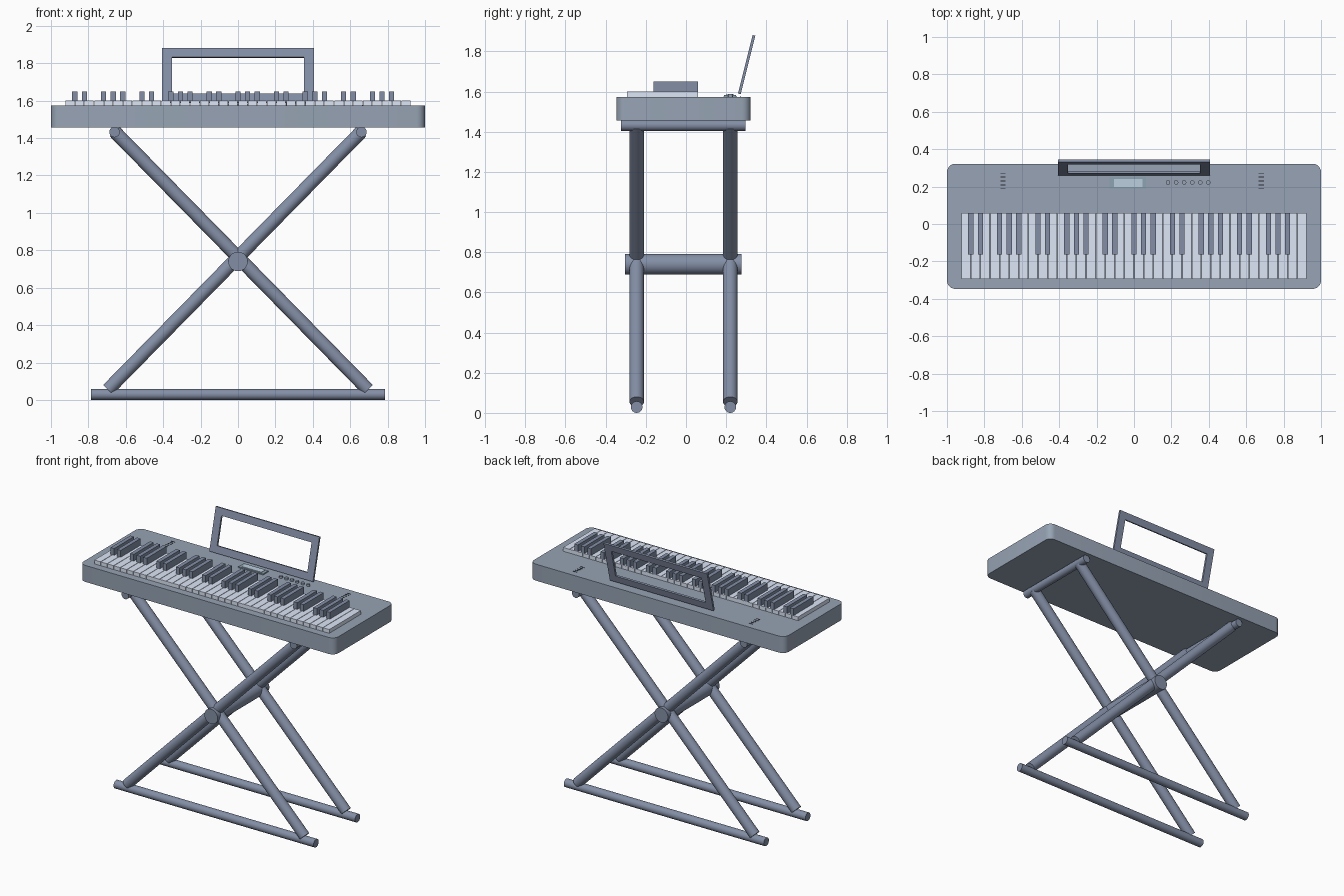
import bpy, bmesh, math
from mathutils import Vector, Matrix

if "Cube" in bpy.data.objects:
    bpy.data.objects.remove(bpy.data.objects["Cube"])

CY = -0.0125          # depth centre of the body and stand
TOP = 1.574           # top surface of the body


def material(name, rgb):
    m = bpy.data.materials.new(name)
    m.diffuse_color = (*rgb, 1)
    m.use_nodes = True
    m.node_tree.nodes["Principled BSDF"].inputs["Base Color"].default_value = m.diffuse_color
    return m


# Colours
shell = material("slate_shell", (0.31, 0.37, 0.46))
metal = material("dark_slate", (0.23, 0.275, 0.38))
ivory = material("pale_key", (0.73, 0.80, 0.94))
bezel = material("bezel", (0.27, 0.37, 0.44))
screen = material("screen", (0.50, 0.63, 0.74))


def finish(name, bm, mat=None, smooth=False):
    bmesh.ops.recalc_face_normals(bm, faces=bm.faces)
    me = bpy.data.meshes.new(name)
    bm.to_mesh(me)
    bm.free()
    ob = bpy.data.objects.new(name, me)
    bpy.context.collection.objects.link(ob)
    if mat:
        me.materials.append(mat)
    if smooth:
        bpy.ops.object.select_all(action='DESELECT')
        ob.select_set(True)
        bpy.context.view_layer.objects.active = ob
        bpy.ops.object.shade_smooth_by_angle(angle=math.radians(35))
    return ob


def add_box(bm, x0, x1, y0, y1, z0, z1):
    mat = Matrix.Translation(((x0 + x1) / 2, (y0 + y1) / 2, (z0 + z1) / 2)) \
        @ Matrix.Diagonal((x1 - x0, y1 - y0, z1 - z0, 1))
    return bmesh.ops.create_cube(bm, size=1, matrix=mat)


def box(name, *dims, mat=None):
    bm = bmesh.new()
    add_box(bm, *dims)
    return finish(name, bm, mat)


def tube(name, a, b, r, sides=24, mat=metal):
    a, b = Vector(a), Vector(b)
    d = b - a
    m = Matrix.Translation((a + b) / 2) @ d.to_track_quat('Z', 'Y').to_matrix().to_4x4()
    bm = bmesh.new()
    bmesh.ops.create_cone(bm, cap_ends=True, segments=sides, radius1=r, radius2=r,
                          depth=d.length, matrix=m)
    return finish(name, bm, mat, smooth=True)


# Body: slab with rounded vertical corners
bm = bmesh.new()
add_box(bm, -1, 1, -0.347, 0.322, 1.457, TOP)
corners = [e for e in bm.edges if abs(e.verts[0].co.z - e.verts[1].co.z) > 0.05]
bmesh.ops.bevel(bm, geom=corners, offset=0.045, segments=6, profile=0.5, affect='EDGES')
finish("keyboard_body", bm, shell, smooth=True)

# Speaker slots: thin dark bars on the body
for x, side in ((-0.70, "left"), (0.68, "right")):
    bm = bmesh.new()
    for i in range(5):
        y = 0.188 + i * 0.021
        add_box(bm, x - 0.014, x + 0.014, y - 0.002, y + 0.002, TOP - 0.003, TOP + 0.002)
    finish(f"{side}_speaker_slots", bm, material(f"{side}_slot_black", (0.02, 0.02, 0.03)))

# White keys: five octaves plus one
COUNT, HALF = 36, 0.924
step = 2 * HALF / COUNT
bm = bmesh.new()
for i in range(COUNT):
    x = -HALF + i * step
    add_box(bm, x + 0.0015, x + step - 0.0015, -0.294, 0.06, TOP - 0.004, 1.601)
finish("white_keys", bm, ivory)

# Black keys: groups of two and three
bm = bmesh.new()
for octave in range(5):
    for k in (1, 2, 4, 5, 6):
        x = -HALF + (octave * 7 + k) * step
        add_box(bm, x - 0.014, x + 0.014, -0.163, 0.06, 1.598, 1.649)
finish("black_keys", bm, metal)

# Display and round buttons
box("display_bezel", -0.13, 0.065, 0.188, 0.25, TOP - 0.004, 1.582, mat=bezel)
box("display_screen", -0.108, 0.045, 0.198, 0.24, 1.578, 1.585, mat=screen)
for i in range(6):
    x = 0.182 + i * 0.043
    tube(f"button_{i + 1}", (x, 0.222, TOP - 0.004), (x, 0.222, 1.587), 0.012, 16, shell)

# Music rest: open frame leaning back
W, H, B, T = 0.407, 0.15, 0.053, 0.014
bm = bmesh.new()
rings = [[bm.verts.new((sx * w, -T / 2, sz * h))
          for sx, sz in ((-1, -1), (1, -1), (1, 1), (-1, 1))]
         for w, h in ((W, H), (W - B, H - 0.05))]
faces = [bm.faces.new((rings[0][i], rings[0][(i + 1) % 4],
                       rings[1][(i + 1) % 4], rings[1][i])) for i in range(4)]
ext = bmesh.ops.extrude_face_region(bm, geom=faces, use_keep_orig=True)
bmesh.ops.translate(bm, vec=(0, T, 0),
                    verts=[g for g in ext["geom"] if isinstance(g, bmesh.types.BMVert)])
rest = finish("music_rest", bm, metal)
rest.location = (0, 0.302, 1.734)
rest.rotation_euler.x = math.radians(-14)

# Stand: two X frames on base tubes
for side, y in (("front", CY - 0.233), ("back", CY + 0.233)):
    for s, way in ((1, "right"), (-1, "left")):
        tube(f"{side}_leg_leaning_{way}", (-0.695 * s, y, 0.055), (0.66 * s, y, 1.435), 0.036)
    tube(f"{side}_base_tube", (-0.785, y, 0.029), (0.785, y, 0.029), 0.029)

# Pivot tube and top support bars
tube("pivot_tube", (0, CY - 0.29, 0.74), (0, CY + 0.29, 0.74), 0.052, 32)
for s, way in ((1, "right"), (-1, "left")):
    tube(f"{way}_support_bar", (0.66 * s, CY - 0.31, 1.432), (0.66 * s, CY + 0.31, 1.432), 0.028)
